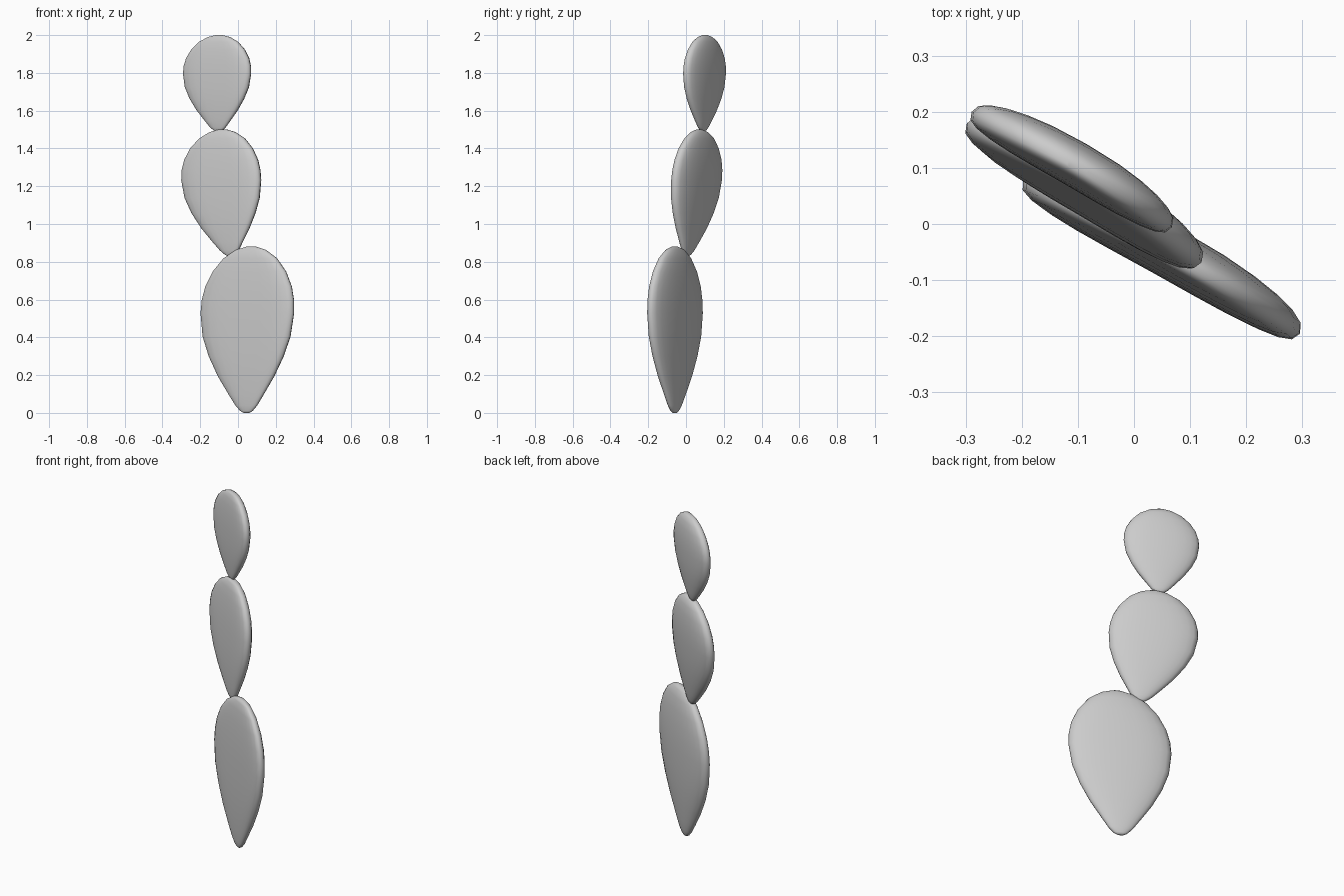
import bpy, bmesh, math
from mathutils import Vector

if "Cube" in bpy.data.objects:
    bpy.data.objects.remove(bpy.data.objects["Cube"])

# Teardrop outline shared by all pads: (height fraction, half-width fraction)
OUTLINE = [(0, .06), (.012, .13), (.045, .23), (.11, .37), (.22, .60), (.34, .80),
           (.46, .94), (.60, 1), (.68, .985), (.76, .925), (.85, .785),
           (.93, .57), (.98, .32), (1, .10)]
SIDES = 24


def spow(v, e):
    return math.copysign(abs(v) ** e, v)


def pad(name, base, mid, top, z0, z1, half_width, half_thick, bow, angle):
    """Flat cactus pad lofted from rounded sections, bowed slightly to the back."""
    u = Vector((math.cos(angle), math.sin(angle), 0))
    n = Vector((-u.y, u.x, 0))
    base, mid, top = (Vector((*p, 0)) for p in (base, mid, top))
    bm = bmesh.new()
    rings = []
    for t, w in OUTLINE:
        # axis passes through base, widest point and top
        m = .6
        c = (base * ((t - m) * (t - 1) / m) + mid * (t * (t - 1) / (m * (m - 1)))
             + top * (t * (t - m) / (1 - m)))
        c.z = z0 + (z1 - z0) * t
        ring = []
        for i in range(SIDES):
            a = 2 * math.pi * i / SIDES
            s = spow(math.cos(a), .8)
            off = half_thick * w ** .65 * spow(math.sin(a), .75) + bow * w * (1 - s * s)
            ring.append(bm.verts.new(c + u * half_width * w * s + n * off))
        rings.append(ring)
    for r0, r1 in zip(rings, rings[1:]):
        for i in range(SIDES):
            j = (i + 1) % SIDES
            bm.faces.new((r0[i], r0[j], r1[j], r1[i]))
    bm.faces.new(rings[0][::-1])
    bm.faces.new(rings[-1])
    for f in bm.faces:
        f.smooth = True
    mesh = bpy.data.meshes.new(name)
    bm.to_mesh(mesh)
    bm.free()
    ob = bpy.data.objects.new(name, mesh)
    bpy.context.collection.objects.link(ob)
    return ob


# Three stacked pads, smaller towards the top
pad("lower_pad", (.045, -.06), (.049, -.059), (.07, -.06), 0, .88, .282, .045, .014, math.radians(-29))
pad("middle_pad", (-.04, .005), (-.089, .055), (-.08, .07), .83, 1.5, .243, .045, .012, math.radians(-30.5))
pad("upper_pad", (-.105, .09), (-.111, .097), (-.10, .10), 1.49, 2.0, .206, .040, .012, math.radians(-30))
